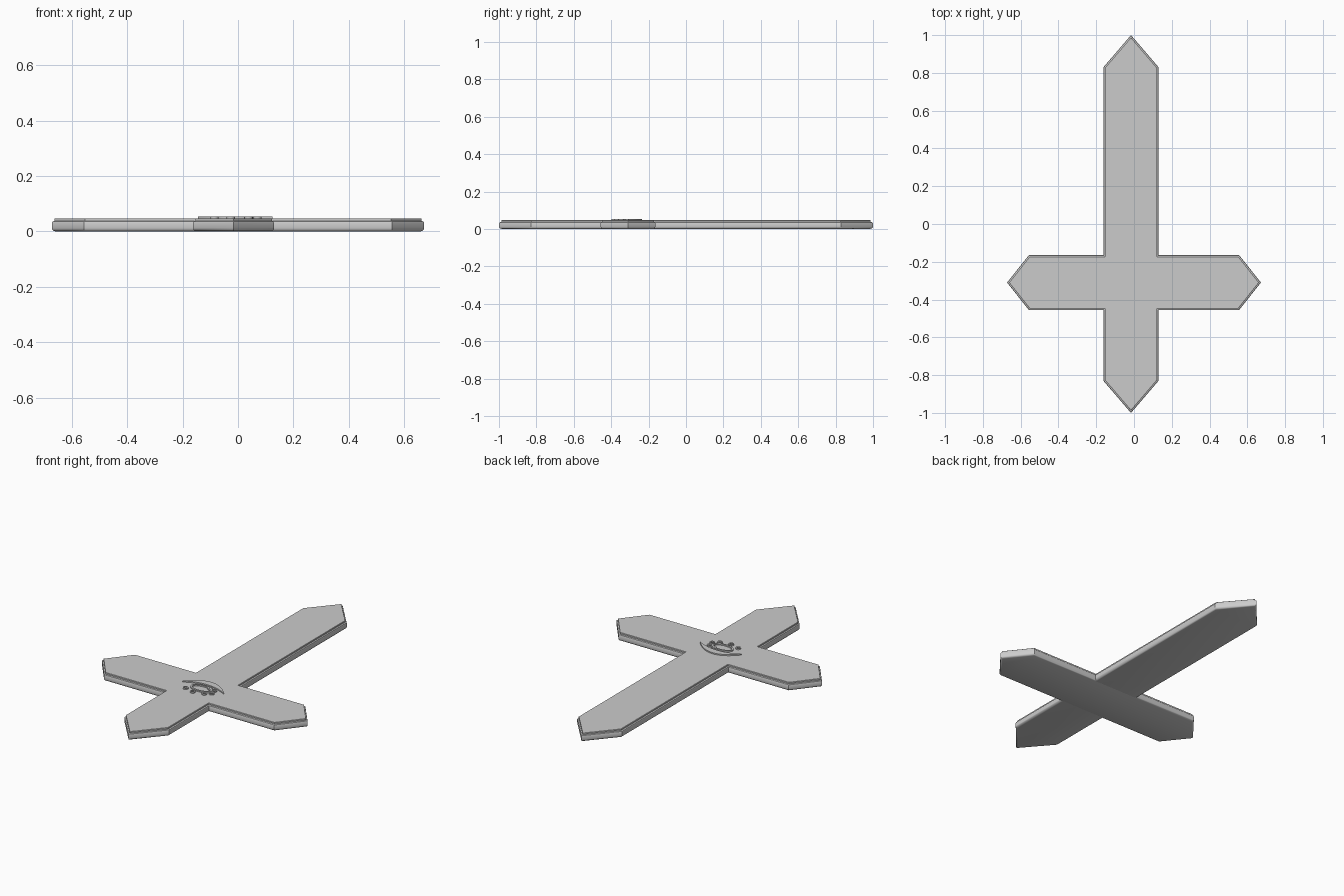
import bpy, bmesh, math
from mathutils import Vector

if "Cube" in bpy.data.objects:
    bpy.data.objects.remove(bpy.data.objects["Cube"])

CX, CY = -0.016, -0.31      # crossing point of the bars
HW = 0.146                  # half width of both bars


def inset(pts, d):
    """Move every edge of a counter-clockwise outline inward by d."""
    out, n = [], len(pts)
    for i in range(n):
        p, a, b = (Vector(pts[k % n]) for k in (i, i - 1, i + 1))
        e1, e2 = (p - a).normalized(), (b - p).normalized()
        n1, n2 = Vector((-e1.y, e1.x)), Vector((-e2.y, e2.x))
        out.append(p + (n1 + n2) * d / (1 + n1.dot(n2)))
    return out


def finish(name, bm, angle):
    bmesh.ops.recalc_face_normals(bm, faces=bm.faces)
    me = bpy.data.meshes.new(name)
    bm.to_mesh(me)
    bm.free()
    ob = bpy.data.objects.new(name, me)
    bpy.context.collection.objects.link(ob)
    bpy.ops.object.select_all(action='DESELECT')
    ob.select_set(True)
    bpy.context.view_layer.objects.active = ob
    bpy.ops.object.shade_smooth_by_angle(angle=math.radians(angle))
    return ob


def plate(name, pts, layers, angle=35):
    """Stack inset copies of an outline: layers = (inset, z)."""
    bm = bmesh.new()
    rings = [[bm.verts.new((p.x, p.y, z)) for p in inset(pts, d)] for d, z in layers]
    n = len(pts)
    for lo, hi in zip(rings, rings[1:]):
        for i in range(n):
            j = (i + 1) % n
            bm.faces.new((lo[i], lo[j], hi[j], hi[i]))
    bm.faces.new(rings[0][::-1])
    bm.faces.new(rings[-1])
    return finish(name, bm, angle)


def ring(name, x, y, rx, ry, w, n, z0=0.045, z1=0.054):
    """Raised flat ring for the emblem."""
    bm = bmesh.new()
    loops = []
    for d, z in ((0, z0), (0, z1), (w, z1), (w, z0)):
        loops.append([bm.verts.new((x + (rx - d) * math.cos(2 * math.pi * i / n),
                                    y + (ry - d) * math.sin(2 * math.pi * i / n), z))
                      for i in range(n)])
    for k in range(4):
        a, b = loops[k], loops[(k + 1) % 4]
        for i in range(n):
            j = (i + 1) % n
            bm.faces.new((a[i], a[j], b[j], b[i]))
    return finish(name, bm, 35)


# Outlines
L, R, B, T = CX - HW, CX + HW, CY - HW, CY + HW
SX, SY, EX = 0.556, 0.83, 0.672
long_pts = [(CX, -1), (R, -SY), (R, SY), (CX, 1), (L, SY), (L, -SY)]
cross_pts = [(-EX, CY), (-SX, B), (SX, B), (EX, CY), (SX, T), (-SX, T)]
top_pts = [(CX, -1), (R, -SY), (R, B), (SX, B), (EX, CY), (SX, T), (R, T), (R, SY),
           (CX, 1), (L, SY), (L, T), (-SX, T), (-EX, CY), (-SX, B), (L, B), (L, -SY)]

# Lower bars with rounded edges
rim = [(0.010, 0), (0.005, 0.002), (0.001, 0.007), (0, 0.012),
       (0, 0.030), (0.002, 0.035), (0.008, 0.038)]
plate("long_bar", long_pts, [(d, max(z, 0.0005)) for d, z in rim])
plate("cross_bar", cross_pts, rim)

# Thin stepped cover over the whole cross
plate("top_cover", top_pts, [(0.008, 0.036), (0.008, 0.0455), (0.0095, 0.047)])

# Emblem: raised crescent
N = 24
bm = bmesh.new()
rows = []
for z in (0.045, 0.054):
    up, dn = [], []
    for i in range(N + 1):
        t = -1 + 2 * i / N
        c = 1 - t * t
        up.append(bm.verts.new((-0.010 + 0.134 * t, -0.308 + 0.074 * c, z)))
        dn.append(bm.verts.new((-0.010 + 0.134 * t, -0.310 + 0.036 * c, z)))
    rows.append((up, dn))
(u0, d0), (u1, d1) = rows
for i in range(N):
    for a, b in ((u0, u1), (u1, d1), (d1, d0), (d0, u0)):
        bm.faces.new((a[i], a[i + 1], b[i + 1], b[i]))
for i in (0, N):
    bm.faces.new((u0[i], u1[i], d1[i], d0[i]))
finish("emblem_crescent", bm, 35)

# Emblem: oval and small curls below the crescent
ring("emblem_oval", -0.012, -0.325, 0.066, 0.038, 0.010, 28)
for k, (x, y) in enumerate([(-0.085, -0.367), (-0.026, -0.385), (0.038, -0.370),
                            (0.070, -0.345), (0.062, -0.312), (0.030, -0.300)]):
    ring(f"emblem_curl_{k + 1}", x, y, 0.015, 0.015, 0.007, 14)
